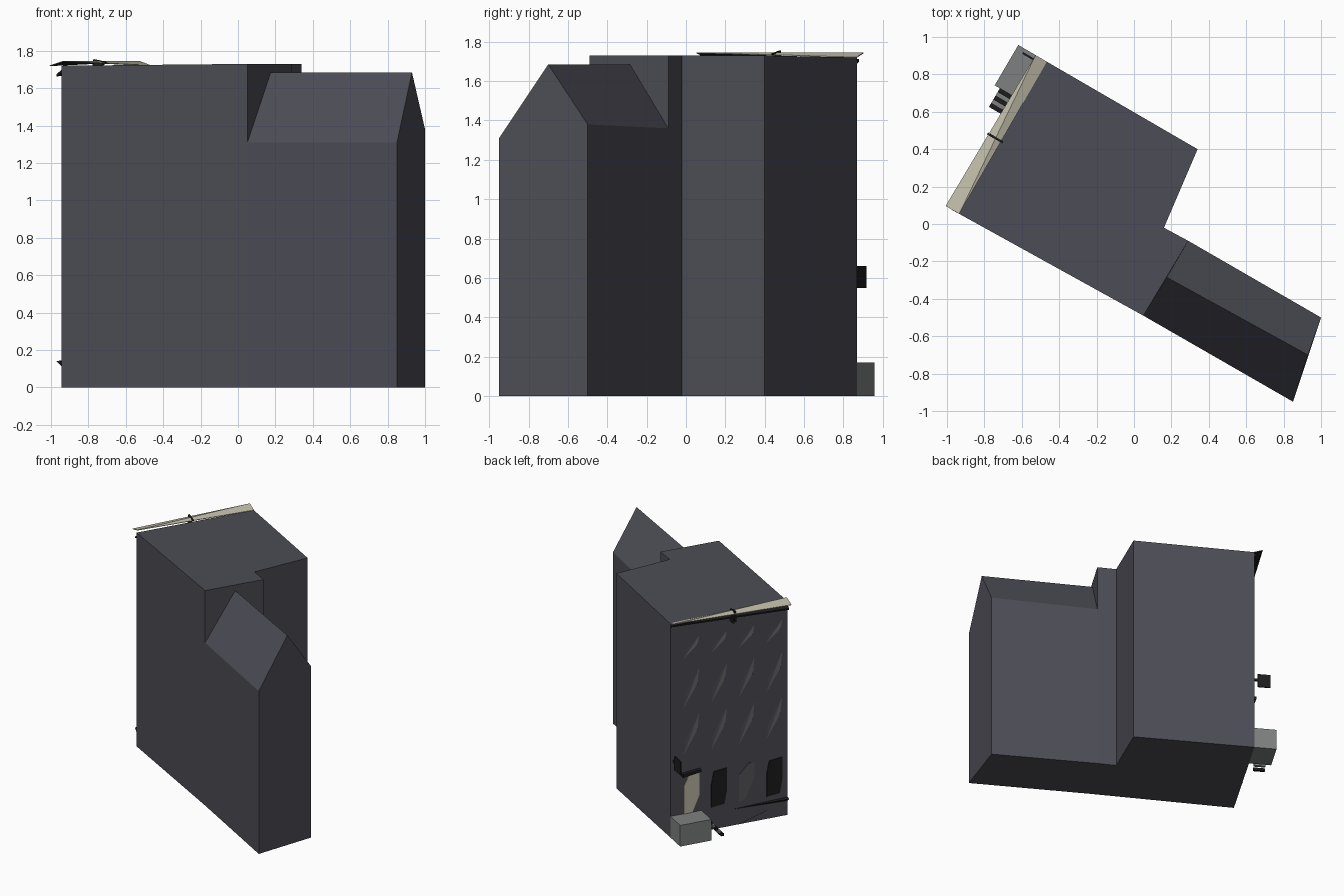
import bpy, bmesh
from mathutils import Vector

old = bpy.data.objects.get("Cube")
if old:
    bpy.data.objects.remove(old, do_unlink=True)


def material(name, r, g, b):
    m = bpy.data.materials.new(name)
    m.use_nodes = True
    m.diffuse_color = (r, g, b, 1)
    m.node_tree.nodes["Principled BSDF"].inputs["Base Color"].default_value = (r, g, b, 1)
    return m


SLATE = material("slate_grey", 0.073, 0.073, 0.092)
PANE = material("pane_grey", 0.1, 0.1, 0.11)
BLACK = material("black", 0.012, 0.012, 0.012)
CREAM = material("cream", 0.53, 0.5, 0.39)
STONE = material("stone_grey", 0.21, 0.215, 0.215)

# Facade frame: s runs along the street wall, n points out of it
CORNER = Vector((-0.47, 0.87, 0))
ALONG = Vector((-0.475, -0.81, 0)).normalized()
OUT = Vector((ALONG.y, -ALONG.x, 0))


def at(s, n, z):
    return CORNER + ALONG * s + OUT * n + Vector((0, 0, z))


def build(name, mat, points, faces):
    bm = bmesh.new()
    verts = [bm.verts.new(p) for p in points]
    for f in faces:
        bm.faces.new([verts[i] for i in f])
    bmesh.ops.recalc_face_normals(bm, faces=bm.faces)
    me = bpy.data.meshes.new(name)
    bm.to_mesh(me)
    bm.free()
    me.materials.append(mat)
    ob = bpy.data.objects.new(name, me)
    bpy.context.collection.objects.link(ob)
    return ob


def loft(name, mat, lower, upper):
    """Closed solid between two matching outlines."""
    k = len(lower)
    sides = [(i, (i + 1) % k, k + (i + 1) % k, k + i) for i in range(k)]
    caps = [tuple(range(k)), tuple(range(k, 2 * k))]
    return build(name, mat, list(lower) + list(upper), sides + caps)


def plate(name, mat, outline, n0=-0.005, n1=0.006):
    """Flat piece on the facade from an outline of (s, z)."""
    return loft(name, mat, [at(s, n0, z) for s, z in outline],
                [at(s, n1, z) for s, z in outline])


def block(name, mat, s0, s1, n0, n1, z0, z1):
    return plate(name, mat, [(s0, z0), (s1, z0), (s1, z1), (s0, z1)], n0, n1)


# Main block with a notch at the back
A, G, F = (-0.945, 0.06), (0.05, -0.49), (0.29, -0.09)
plan = [A, G, F, (0.16, -0.02), (0.34, 0.40), (-0.47, 0.87)]
loft("main_block", SLATE, [Vector((x, y, 0)) for x, y in plan],
     [Vector((x, y, 1.73 if i in range(1, 5) else 1.72)) for i, (x, y) in enumerate(plan)])


# Gabled wing: the same five-point section at each end
def gable(front, ridge, back, back_eave):
    return [Vector((*front, 0)), Vector((*front, 1.31)), Vector((*ridge, 1.685)),
            Vector((*back, back_eave)), Vector((*back, 0))]


loft("gabled_wing", SLATE, gable(G, (0.175, -0.285), F, 1.36),
     gable((0.85, -0.95), (0.93, -0.70), (1.0, -0.5), 1.38))

# Upper windows: slanted slivers in a grid
columns = [0.105 + 0.222 * i for i in range(4)]
W = 0.125


def sliver(name, s, z0, z1):
    h = z1 - z0
    pts = [at(s, 0.001, z0), at(s + 0.015, 0.003, z0 + h * 0.4),
           at(s + W, 0.001, z1), at(s + W - 0.015, 0.009, z1 - h * 0.4),
           at(s + W / 2, -0.01, z0 + h / 2)]
    build(name, PANE, pts, [(0, 2, 1), (0, 3, 2), (0, 1, 4), (1, 2, 4), (2, 3, 4), (3, 0, 4)])


for row, (z0, z1) in enumerate([(0.64, 0.96), (1.02, 1.32), (1.42, 1.58)]):
    for col, s in enumerate(columns):
        sliver(f"window_{row + 1}_{col + 1}", s, z0, z1)

# Ground floor: door, two dark windows and one slanted pane
s = columns[0]
plate("door", CREAM, [(s, 0.16), (s + 0.06, 0.15), (s + W, 0.3),
                      (s + W, 0.49), (s + 0.05, 0.49), (s, 0.39)])
for col in (1, 3):
    s = columns[col]
    plate(f"ground_window_{col + 1}", BLACK,
          [(s, 0.18), (s + W - 0.02, 0.19), (s + W, 0.3),
           (s + W, 0.475), (s + 0.02, 0.465), (s, 0.36)])
s = columns[2]
plate("ground_window_3", PANE, [(s, 0.18), (s + 0.05, 0.2), (s + W, 0.36),
                                (s + W, 0.47), (s + 0.08, 0.48), (s, 0.4)])

# Door hood, hanging sign and low ledge
plate("door_hood", BLACK, [(0.09, 0.475), (0.235, 0.495), (0.235, 0.515), (0.09, 0.5)], 0, 0.03)
block("hanging_sign", BLACK, 0.02, 0.03, 0.03, 0.13, 0.55, 0.66)
plate("sign_bracket", BLACK, [(0.02, 0.6), (0.03, 0.6), (0.03, 0.62), (0.02, 0.62)], 0, 0.03)
build("low_ledge", BLACK, [at(0.51, 0, 0.13), at(0.94, 0, 0.115),
                           at(0.94, 0.03, 0.14), at(0.94, 0, 0.145)],
      [(0, 1, 2), (0, 2, 3), (0, 3, 1), (1, 3, 2)])
plate("basement_strip", PANE, [(0.54, 0.0), (0.6, 0.01), (0.8, 0.06), (0.79, 0.07)], -0.005, 0.003)

# Entrance landing and its steps
block("landing", STONE, 0.0, 0.25, 0.0, 0.172, 0.0, 0.17)
for i in range(5):
    s0, top = 0.25 + i * 0.023, 0.13 - i * 0.027
    block(f"step_{i + 1}", STONE if i % 2 else BLACK, s0, s0 + 0.023, 0.05, 0.14, top - 0.02, top)

# Twisted cornice with a dark underside
L = 0.939


def twisted(name, mat, drop, corners):
    top = [at(*p) for p in corners]
    down = Vector((0, 0, -drop))
    return build(name, mat, top + [p + down for p in top],
                 [(0, 1, 2), (1, 3, 2), (4, 6, 5), (5, 6, 7),
                  (0, 4, 5, 1), (1, 5, 7, 3), (3, 7, 6, 2), (2, 6, 4, 0)])


cornice = twisted("cornice", CREAM, 0.004, [(0, -0.005, 1.722), (0, 0.065, 1.746),
                                            (L, -0.012, 1.746), (L, 0.072, 1.722)])
cornice.data.materials.append(BLACK)
for f in cornice.data.polygons:
    if f.normal.z < -0.3:
        f.material_index = 1
twisted("cornice_band", BLACK, 0.012, [(0, -0.005, 1.70), (0, 0.02, 1.712),
                                       (L, -0.005, 1.70), (L, 0.03, 1.675)])

# Small bracket fin on the cornice
plate("cornice_fin", BLACK, [(0.48, 1.65), (0.492, 1.65), (0.492, 1.70), (0.48, 1.70)], 0, 0.05)
loft("cornice_hook", BLACK, [at(0.485, -0.02, 1.74), at(0.485, 0.075, 1.67), at(0.485, 0.06, 1.755)],
     [at(0.497, -0.02, 1.74), at(0.497, 0.075, 1.67), at(0.497, 0.06, 1.755)])
